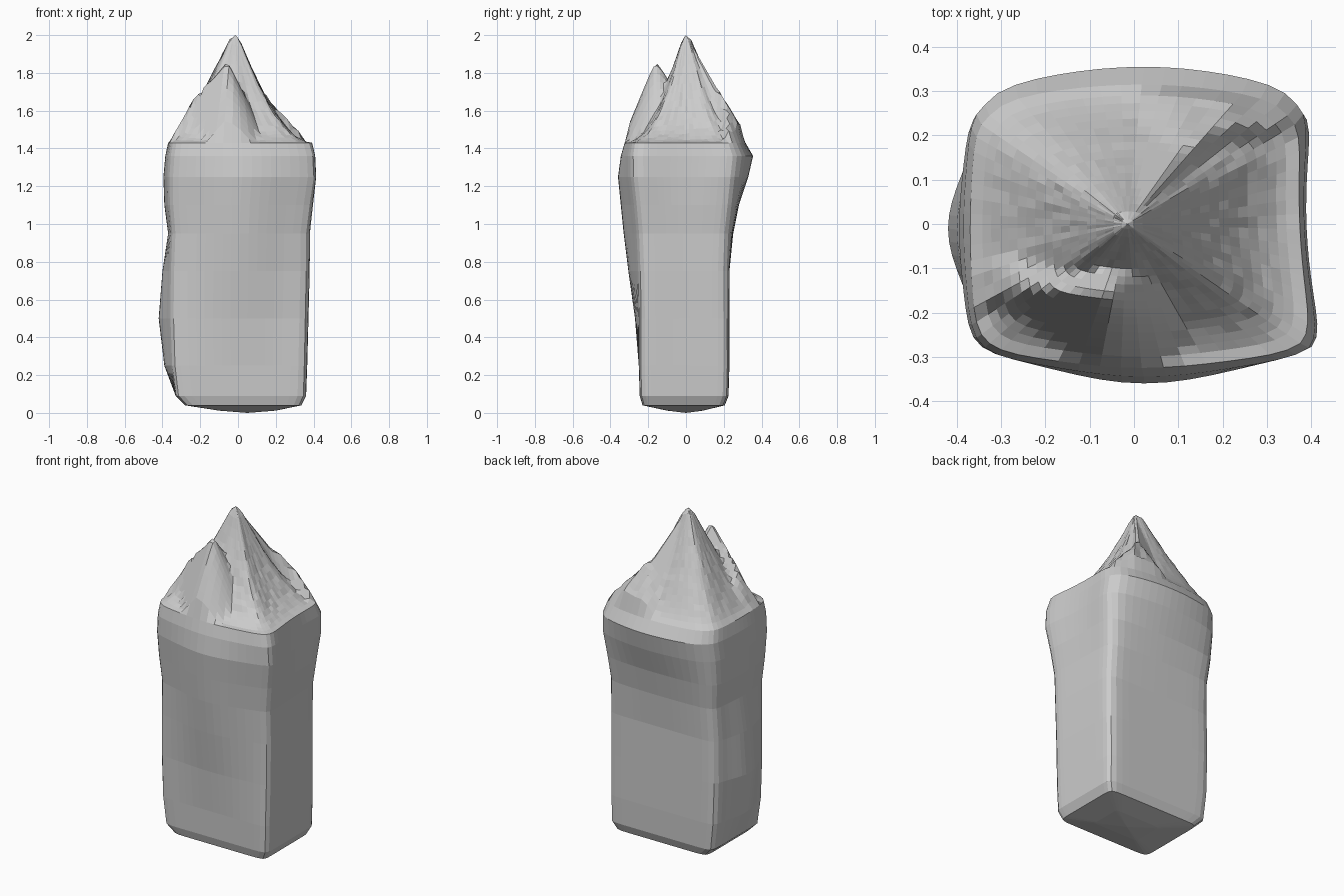
import bpy, bmesh, math, random
from mathutils import Vector

random.seed(4)
cube = bpy.data.objects.get("Cube")
if cube:
    bpy.data.objects.remove(cube)

stone = bpy.data.materials.new("grey stone")
stone.use_nodes = True
grey = (0.6, 0.6, 0.6, 1)
stone.diffuse_color = grey
stone.node_tree.nodes["Principled BSDF"].inputs["Base Color"].default_value = grey

# Body sections: height, box limits (x0, x1, y0, y1), side swelling (left, right, front, back)
SECTIONS = [
    (.012, -.1, .2, -.1, .09, 0, 0, 0, 0),
    (.04, -.28, .335, -.23, .205, 0, 0, 0, 0),
    (.09, -.33, .36, -.245, .225, 0, 0, 0, 0),
    (.25, -.35, .365, -.25, .23, .04, 0, 0, 0),
    (.5, -.36, .37, -.25, .23, .06, 0, .02, 0),
    (.75, -.36, .375, -.255, .23, .04, 0, .05, 0),
    (.95, -.355, .375, -.265, .24, .015, 0, .065, .01),
    (1.1, -.37, .395, -.28, .26, .02, -.01, .065, .02),
    (1.25, -.375, .42, -.3, .28, .02, -.03, .06, .05),
    (1.36, -.37, .415, -.305, .295, .015, -.03, .04, .06),
    (1.43, -.36, .395, -.295, .27, .01, -.02, .03, .045),
]
SIDE = 16
PEAK = Vector((-.015, 0, 2))

# Crests that stand out of the summit slope, as pairs of end points
SPIKE = (-.06, -.16, 1.87)
SHOULDER = (-.24, -.14, 1.66)
KNEE = (.11, .16, 1.73)
SPUR = (.2, .22, 1.63)
CRESTS = [(SPIKE, SHOULDER), (SHOULDER, (-.34, -.18, 1.48)),
          (PEAK, KNEE), (KNEE, SPUR), (SPUR, (.35, .22, 1.47))]


def square_loop():
    """Points round a unit square, anticlockwise from the front."""
    steps = [2 * i / SIDE - 1 for i in range(SIDE)]
    return ([(s, -1) for s in steps] + [(1, s) for s in steps]
            + [(-s, 1) for s in steps] + [(-1, -s) for s in steps])


def section_ring(row):
    """Rounded rectangle whose sides swell outward in the middle."""
    z, x0, x1, y0, y1, left, right, front, back = row
    power = 16 - 6 * z
    ring = []
    for u, v in square_loop():
        k = (abs(u) ** power + abs(v) ** power) ** (-1 / power)
        x = (x0 + x1) / 2 + u * k * (x1 - x0) / 2
        y = (y0 + y1) / 2 + v * k * (y1 - y0) / 2
        in_u, in_v = math.cos(u * math.pi / 2), math.cos(v * math.pi / 2)
        # front and left swellings are narrower than the others
        x += (right * in_v if u > 0 else -left * in_v ** 2) * abs(u)
        y += (back * in_u if v > 0 else -front * in_u ** 2) * abs(v)
        # the front right edge leans out a little as it rises
        x -= .01 * z * v * max(u, 0)
        ring.append(Vector((x, y, z)))
    return ring


def crest_height(x, y):
    """Highest crest flank over a point: steep in front, gentler behind."""
    best = 0
    p = Vector((x, y))
    for a, b in CRESTS:
        a, b = Vector(a), Vector(b)
        run = b.xy - a.xy
        t = min(1, max(0, (p - a.xy).dot(run) / run.length_squared))
        off = p - a.xy - run * t
        best = max(best, a.lerp(b, t).z - 2 * off.length + .4 * off.y)
    return best


def summit_ring(rim, t):
    """Ring a fraction t of the way from the rim to the peak."""
    ring = []
    for r in rim:
        q = r.lerp(PEAK, t)
        away = (r - PEAK).xy.normalized()
        # the slope is hollow to the front right and full to the back left
        bend = 1.53 + .36 * away.dot(Vector((.7, -.7)))
        z = r.z + (PEAK.z + .04 - r.z) * t ** bend
        z += random.uniform(-.006, .006) * math.sin(math.pi * t)
        z = max(z, crest_height(q.x, q.y))
        # blunt the very tip
        ring.append(Vector((q.x, q.y, min(z, PEAK.z - .012))))
    return ring


def bridge(bm, lower, upper):
    n = len(lower)
    for i in range(n):
        j = (i + 1) % n
        bm.faces.new((lower[i], lower[j], upper[j], upper[i]))


# Loft the block and its craggy summit
rings = [section_ring(row) for row in SECTIONS]
rim = rings[-1]
STEPS = 18
rings += [summit_ring(rim, (i + .4) / STEPS) for i in range(1, STEPS)]

bm = bmesh.new()
loops = [[bm.verts.new(p) for p in ring] for ring in rings]
for lower, upper in zip(loops, loops[1:]):
    bridge(bm, lower, upper)

# Close the peak and the shallow domed underside
tip = bm.verts.new(PEAK)
foot = bm.verts.new((.05, 0, 0))
n = len(loops[0])
for i in range(n):
    j = (i + 1) % n
    bm.faces.new((loops[-1][i], loops[-1][j], tip))
    bm.faces.new((loops[0][j], loops[0][i], foot))
bmesh.ops.recalc_face_normals(bm, faces=bm.faces)

mesh = bpy.data.meshes.new("standing_stone")
bm.to_mesh(mesh)
bm.free()
mesh.materials.append(stone)
block = bpy.data.objects.new("standing_stone", mesh)
bpy.context.collection.objects.link(block)
